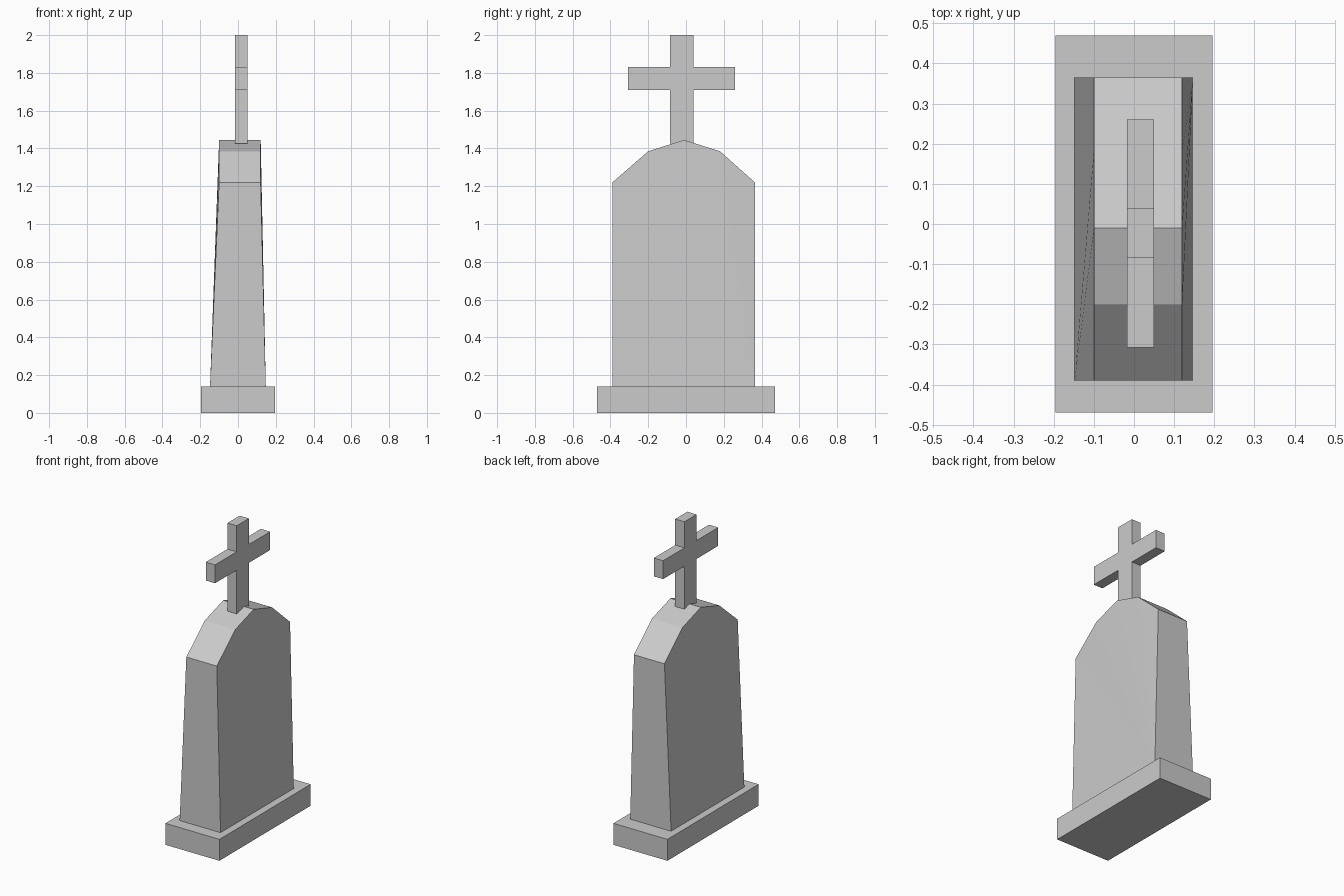
import bpy

if "Cube" in bpy.data.objects:
    bpy.data.objects.remove(bpy.data.objects["Cube"])


def make_mesh(name, verts, faces):
    mesh = bpy.data.meshes.new(name)
    mesh.from_pydata(verts, [], faces)
    mesh.update()
    obj = bpy.data.objects.new(name, mesh)
    bpy.context.collection.objects.link(obj)
    return obj


def side_faces(n):
    return [(i, (i + 1) % n, n + (i + 1) % n, n + i) for i in range(n)]


def extrude_x(name, profile, x0, x1):
    """Extrude a counter-clockwise (y, z) profile from x1 back to x0."""
    n = len(profile)
    verts = [(x1, y, z) for y, z in profile] + [(x0, y, z) for y, z in profile]
    # the sides run front to back, so their winding is flipped
    faces = [f[::-1] for f in side_faces(n)]
    faces += [tuple(range(n)), tuple(reversed(range(n, 2 * n)))]
    return make_mesh(name, verts, faces)


# plinth slab
extrude_x("plinth", [(-0.47, 0), (0.47, 0), (0.47, 0.14), (-0.47, 0.14)],
          -0.195, 0.195)

# headstone: faceted arch, thicker at the foot than at the shoulders
arch = [(-0.39, 0.14), (0.365, 0.14), (0.365, 1.22), (0.18, 1.385),
        (-0.01, 1.445), (-0.20, 1.385), (-0.39, 1.22)]
n = len(arch)
verts = [(0.147 if z < 0.2 else 0.12, y, z) for y, z in arch]
verts += [(-0.148 if z < 0.2 else -0.10, y, z) for y, z in arch]
faces = [f[::-1] for f in side_faces(n)]
# the large sides bend slightly, so fan them from one foot corner
for i in range(1, n - 1):
    faces.append((1, (1 + i) % n, (2 + i) % n))
    faces.append((n, n + i + 1, n + i))
# the two fans meet the whole outline without overlapping
faces = [f for f in faces if len(set(f)) == len(f)]
make_mesh("headstone", verts, faces)

# cross on top, one outline
cross = [(-0.085, 1.425), (0.04, 1.425), (0.04, 1.71), (0.26, 1.71),
         (0.26, 1.83), (0.04, 1.83), (0.04, 2.0), (-0.085, 2.0),
         (-0.085, 1.83), (-0.308, 1.83), (-0.308, 1.71), (-0.085, 1.71)]
extrude_x("cross", cross, -0.017, 0.05)
